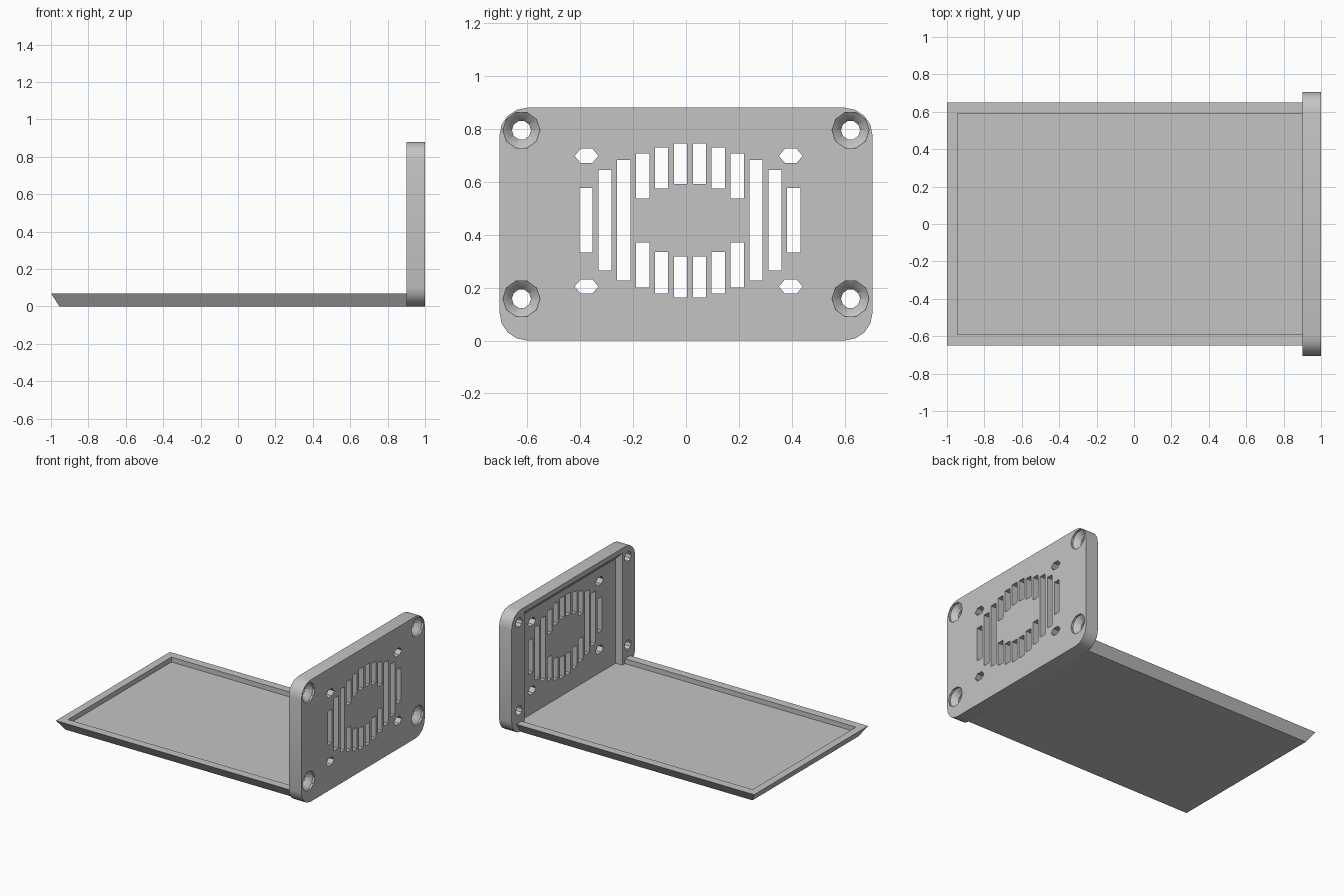
import bpy, bmesh
from math import sin, cos, pi, radians

cube = bpy.data.objects.get("Cube")
if cube:
    bpy.data.objects.remove(cube, do_unlink=True)

grey = bpy.data.materials.new("plain grey")
grey.use_nodes = True
colour = (0.55, 0.55, 0.55, 1)
grey.diffuse_color = colour
grey.node_tree.nodes["Principled BSDF"].inputs["Base Color"].default_value = colour


def loft(bm, rings):
    """Skin matching rings of 3D points and cap both ends."""
    loops = [[bm.verts.new(p) for p in ring] for ring in rings]
    n = len(loops[0])
    for a, b in zip(loops, loops[1:]):
        for i in range(n):
            j = (i + 1) % n
            bm.faces.new((a[i], a[j], b[j], b[i]))
    bm.faces.new(loops[0][::-1])
    bm.faces.new(loops[-1])


def prism_x(bm, outline, x0, x1):
    loft(bm, [[(x, y, z) for y, z in outline] for x in (x0, x1)])


def rect(a0, a1, b0, b1):
    return [(a0, b0), (a1, b0), (a1, b1), (a0, b1)]


def finish(name, bm):
    bmesh.ops.recalc_face_normals(bm, faces=bm.faces)
    mesh = bpy.data.meshes.new(name)
    bm.to_mesh(mesh)
    bm.free()
    mesh.materials.append(grey)
    obj = bpy.data.objects.new(name, mesh)
    bpy.context.collection.objects.link(obj)
    return obj


def cut(obj, cutter):
    bpy.ops.object.select_all(action='DESELECT')
    bpy.context.view_layer.objects.active = obj
    obj.select_set(True)
    mod = obj.modifiers.new("cut", 'BOOLEAN')
    mod.operation = 'DIFFERENCE'
    mod.solver = 'EXACT'
    mod.object = cutter
    bpy.ops.object.modifier_apply(modifier=mod.name)
    bpy.data.objects.remove(cutter, do_unlink=True)


INNER, OUTER, FLOOR = 0.90, 1.0, 0.035

# Tray: sides and far end taper inward towards the underside
bm = bmesh.new()
loft(bm, [[(x, y, 0) for x, y in rect(-0.955, INNER, -0.605, 0.605)],
          [(x, y, 0.07) for x, y in rect(-1, INNER, -0.65, 0.65)]])
tray = finish("tray", bm)

# Shallow pocket in the tray
bm = bmesh.new()
loft(bm, [[(x, y, z) for x, y in rect(-0.945, 1.1, -0.59, 0.59)] for z in (FLOOR, 0.2)])
cut(tray, finish("tray_pocket_cutter", bm))

# End plate with rounded corners
W, H, R, STEPS = 0.705, 0.88, 0.105, 4
corners = [(1, 1), (-1, 1), (-1, 0), (1, 0)]
outline = []
for k, (side, top) in enumerate(corners):
    for i in range(STEPS + 1):
        a = (k + i / STEPS) * pi / 2
        outline.append((side * (W - R) + R * cos(a), (H - R if top else R) + R * sin(a)))
bm = bmesh.new()
prism_x(bm, outline, INNER, OUTER)
plate = finish("end_plate", bm)

# Recess on the inner face, with a sloping upper wall
profile = [(0.85, FLOOR), (0.955, FLOOR), (0.955, 0.79), (0.85, 0.895)]
bm = bmesh.new()
loft(bm, [[(x, y, z) for x, z in profile] for y in (-0.56, 0.56)])
cut(plate, finish("recess_cutter", bm))

# Fan vents: outer half height and solid centre half height per column
MID_Y, MID_Z, PITCH = 0.015, 0.454, 0.0714
columns = [(0.291, 0.137), (0.276, 0.12), (0.253, 0.083), (0.228, 0), (0.19, 0), (0.122, 0)]
bm = bmesh.new()
for side in (-1, 1):
    for i, (high, low) in enumerate(columns):
        y = MID_Y + side * (i + 0.5) * PITCH
        spans = [(low, high), (-high, -low)] if low else [(-high, high)]
        for z0, z1 in spans:
            prism_x(bm, rect(y - 0.025, y + 0.025, MID_Z + z0, MID_Z + z1), 0.8, 1.1)

# Stretched six-sided fan screw holes
hexagon = [(0.045, 0), (0.022, 0.027), (-0.022, 0.027), (-0.045, 0), (-0.022, -0.027), (0.022, -0.027)]
for side in (-1, 1):
    for up in (-1, 1):
        cy, cz = 0.01 + side * 0.386, 0.451 + up * 0.247
        prism_x(bm, [(cy + y, cz + z) for y, z in hexagon], 0.8, 1.1)

# Countersunk corner screw holes
sink = [(1.1, 0.07), (0.985, 0.07), (0.98, 0.063), (0.945, 0.036), (0.8, 0.036)]
for y in (-0.622, 0.622):
    for z in (0.158, 0.795):
        loft(bm, [[(x, y + r * cos(a * pi / 5), z + r * sin(a * pi / 5)) for a in range(10)]
                  for x, r in sink])
cut(plate, finish("hole_cutter", bm))

# Smooth the rounded corners only
bpy.ops.object.select_all(action='DESELECT')
plate.select_set(True)
bpy.context.view_layer.objects.active = plate
bpy.ops.object.shade_smooth_by_angle(angle=radians(25))
